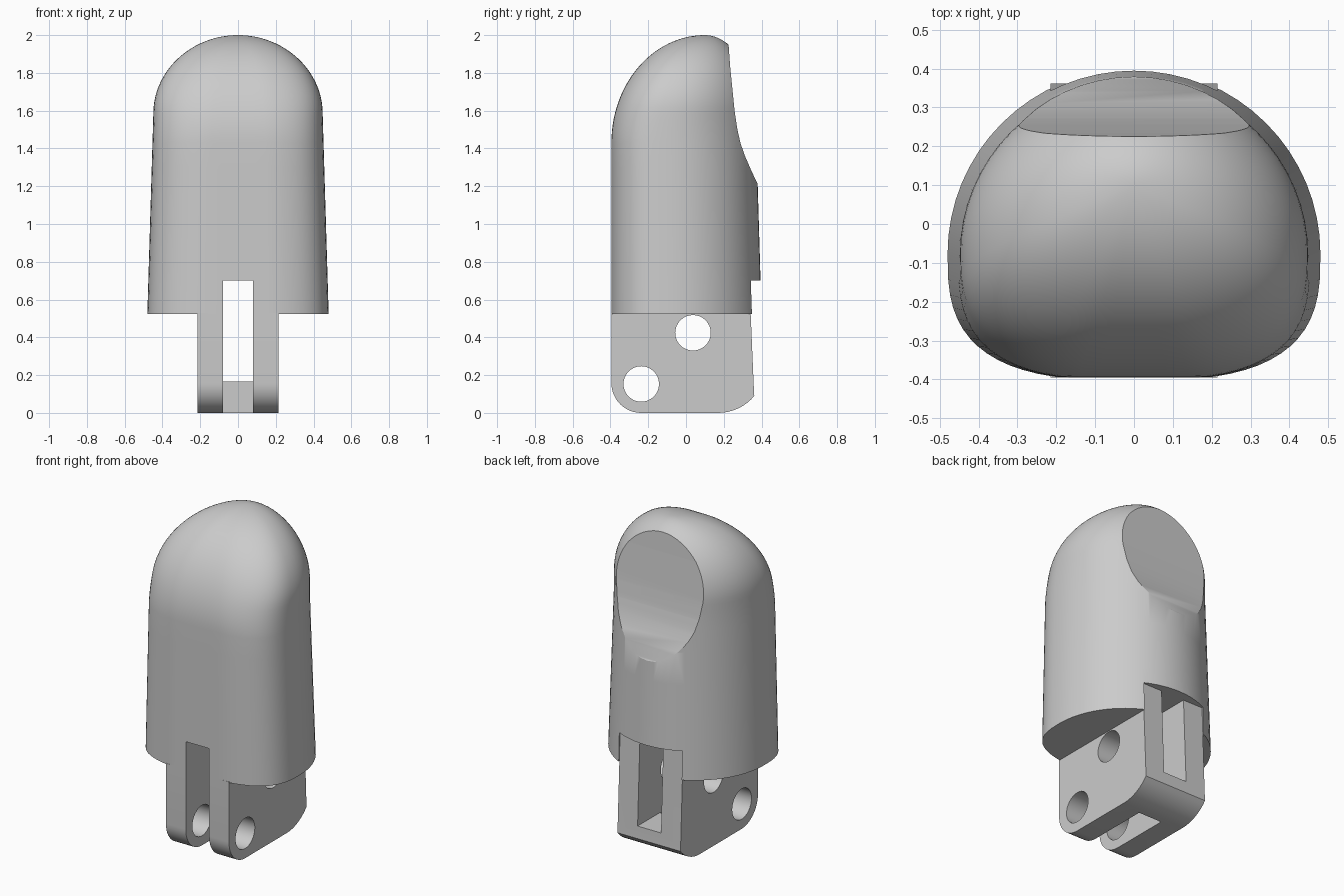
import bpy, bmesh, math

cube = bpy.data.objects.get("Cube")
if cube:
    bpy.data.objects.remove(cube, do_unlink=True)

grey = bpy.data.materials.new("light_grey")
grey.use_nodes = True
colour = (0.6, 0.6, 0.6, 1)
grey.diffuse_color = colour
grey.node_tree.nodes["Principled BSDF"].inputs["Base Color"].default_value = colour


def make_object(name, bm):
    bmesh.ops.recalc_face_normals(bm, faces=bm.faces)
    mesh = bpy.data.meshes.new(name)
    bm.to_mesh(mesh)
    bm.free()
    mesh.materials.append(grey)
    obj = bpy.data.objects.new(name, mesh)
    bpy.context.collection.objects.link(obj)
    return obj


def extrude_profile(name, profile, half_width):
    """Closed side profile of (y, z) points, extruded along x."""
    bm = bmesh.new()
    face = bm.faces.new([bm.verts.new((-half_width, y, z)) for y, z in profile])
    moved = bmesh.ops.extrude_face_region(bm, geom=[face])["geom"]
    verts = [v for v in moved if isinstance(v, bmesh.types.BMVert)]
    bmesh.ops.translate(bm, verts=verts, vec=(2 * half_width, 0, 0))
    return make_object(name, bm)


def arc(cy, cz, radius, start, end, steps):
    angles = [math.radians(start + (end - start) * i / steps) for i in range(steps + 1)]
    return [(cy + radius * math.cos(a), cz + radius * math.sin(a)) for a in angles]


def cut(obj, cutters):
    bpy.context.view_layer.objects.active = obj
    for cutter in cutters:
        mod = obj.modifiers.new("cut", 'BOOLEAN')
        mod.operation = 'DIFFERENCE'
        mod.solver = 'EXACT'
        mod.object = cutter
        bpy.ops.object.modifier_apply(modifier=mod.name)


def shade(obj):
    bpy.ops.object.select_all(action='DESELECT')
    obj.select_set(True)
    bpy.context.view_layer.objects.active = obj
    bpy.ops.object.shade_smooth_by_angle(angle=math.radians(30))


# Fingertip shell: D-shaped sections that taper and close into a dome
BASE, TOP, SIDES = 0.524, 2.0, 64


def dome(z, start):
    t = max(0, (z - start) / (TOP - start))
    return math.sqrt(max(0, 1 - t * t))


def section(z):
    taper = 0.03 * (z - BASE)
    width = (0.48 - taper) * dome(z, 1.6)
    front = 0.1 - 0.495 * dome(z, 1.43)
    back = 0.1 + (0.3 - taper) * dome(z, 1.6)
    middle = front + 0.4 * (back - front)
    power = 2.9 - 0.6 * max(0, (z - 1.43) / (TOP - 1.43))
    points = []
    for i in range(SIDES):
        a = 2 * math.pi * i / SIDES
        c, s = math.cos(a), math.sin(a)
        if s >= 0:
            x, y = width * c, middle + (back - middle) * s
        else:
            x = width * math.copysign(abs(c) ** (2 / power), c)
            y = middle - 1.025 * (middle - front) * abs(s) ** (2 / power)
            y = max(y, front)
        points.append((x, y, z))
    return points


heights = [BASE, 0.8, 1.1, 1.3]
heights += [1.43 + (TOP - 1.43) * math.sin(math.pi / 2 * i / 28) for i in range(28)]
bm = bmesh.new()
rings = [[bm.verts.new(p) for p in section(z)] for z in heights]
for low, high in zip(rings, rings[1:]):
    for i in range(SIDES):
        j = (i + 1) % SIDES
        bm.faces.new((low[i], low[j], high[j], high[i]))
bm.faces.new(rings[0])
tip = bm.verts.new((0, 0.1, TOP))
for i in range(SIDES):
    bm.faces.new((rings[-1][i], rings[-1][(i + 1) % SIDES], tip))
shell = make_object("fingertip_shell", bm)

# Hinge block: rounded foot, sloping back, narrower where it enters the shell
foot = arc(-0.237, 0.158, 0.158, 180, 270, 12) + arc(0.17, 0.25, 0.25, 270, 320, 8)
hinge = extrude_profile(
    "hinge_block",
    foot + [(0.36, 0.11), (0.335, 0.7), (-0.37, 0.7), (-0.37, 0.53), (-0.395, 0.53)],
    0.215)

# Cutters: centre slot with rear crossbar, pin holes, rear notch, nail scoop
slot = extrude_profile("slot_cutter", [(-1, -1), (0.14, -1), (0.14, 0.165),
                                       (1, 0.165), (1, 0.7), (-1, 0.7)], 0.08)
notch = extrude_profile("notch_cutter", [(0.3, 0.3), (1, 0.3), (1, 0.7), (0.3, 0.7)], 0.215)
holes = [extrude_profile("pin_hole_cutter", arc(y, z, 0.094, 0, 348.75, 31), 1)
         for y, z in ((-0.237, 0.153), (0.037, 0.424))]
scoop = extrude_profile("scoop_cutter", [
    (0.222, 2.1), (0.225, 1.955), (0.234, 1.83), (0.246, 1.71), (0.257, 1.6), (0.272, 1.5),
    (0.288, 1.43), (0.31, 1.365), (0.347, 1.28), (0.373, 1.225), (0.45, 1.1), (1, 1.1), (1, 2.1)], 1)

cut(shell, [scoop, notch, slot])
cut(hinge, [slot] + holes)
for helper in [slot, notch, scoop] + holes:
    bpy.data.objects.remove(helper, do_unlink=True)
for part in (shell, hinge):
    shade(part)
